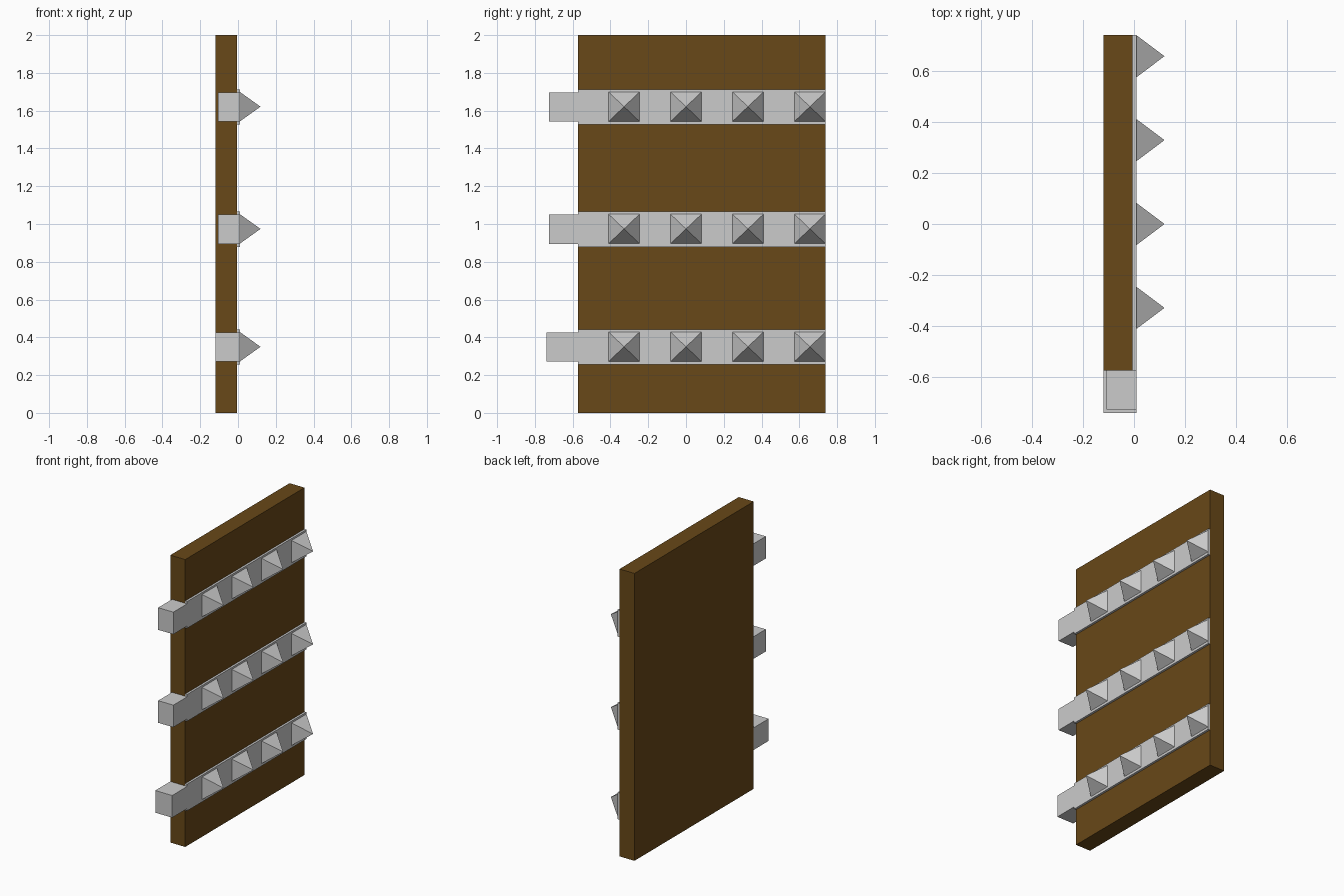
import bpy, bmesh

if "Cube" in bpy.data.objects:
    bpy.data.objects.remove(bpy.data.objects["Cube"])

wood = bpy.data.materials.new("dark_wood")
wood.diffuse_color = (0.14, 0.065, 0.009, 1)
wood.use_nodes = True
wood.node_tree.nodes["Principled BSDF"].inputs["Base Color"].default_value = wood.diffuse_color


def finish(name, bm, mat=None):
    bmesh.ops.recalc_face_normals(bm, faces=bm.faces)
    mesh = bpy.data.meshes.new(name)
    bm.to_mesh(mesh)
    bm.free()
    if mat:
        mesh.materials.append(mat)
    obj = bpy.data.objects.new(name, mesh)
    bpy.context.collection.objects.link(obj)
    return obj


def box(name, lo, hi, mat=None):
    bm = bmesh.new()
    bmesh.ops.create_cube(bm, size=1)
    for v in bm.verts:
        v.co = [(a + b) / 2 + c * (b - a) for a, b, c in zip(lo, hi, v.co)]
    return finish(name, bm, mat)


def spike(name, y, z, base_x=0.01, tip_x=0.119, hy=0.082, hz=0.078):
    # four-sided pyramid pointing along +x
    bm = bmesh.new()
    base = [bm.verts.new((base_x, y + sy * hy, z + sz * hz))
            for sy, sz in ((-1, -1), (1, -1), (1, 1), (-1, 1))]
    tip = bm.verts.new((tip_x, y, z))
    bm.faces.new(base)
    for i in range(4):
        bm.faces.new((base[i], base[(i + 1) % 4], tip))
    return finish(name, bm)


# Wooden door panel
Y0, Y1 = -0.573, 0.738
box("door_panel", (-0.12, Y0, 0), (-0.005, Y1, 2), wood)

# Metal straps with hinge blocks and spikes; the bottom block is slightly larger
rows = [(0.348, -0.738, -0.12), (0.972, -0.725, -0.107), (1.619, -0.725, -0.107)]
for r, (z, block_y, block_x) in enumerate(rows, 1):
    box(f"strap_{r}", (-0.006, Y0, z - 0.093), (0.01, Y1, z + 0.093))
    box(f"hinge_block_{r}", (block_x, block_y, z - 0.077), (0.01, Y0, z + 0.077))
    for s in range(4):
        spike(f"spike_{r}_{s + 1}", -0.328 + s * 0.328, z + 0.002)
